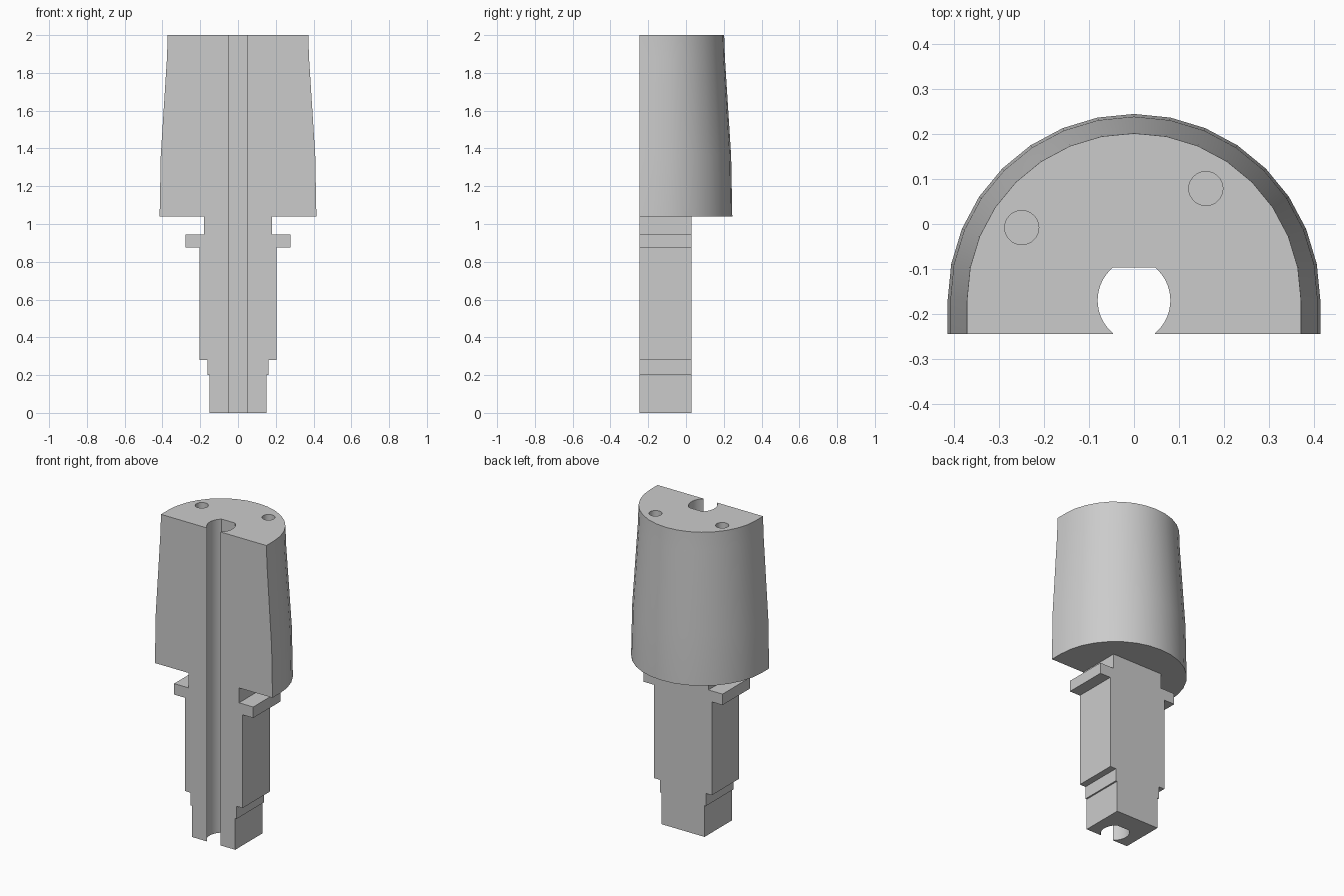
import bpy, bmesh
from math import sin, cos, pi, asin
from mathutils import Vector

cube = bpy.data.objects.get("Cube")
if cube:
    bpy.data.objects.remove(cube, do_unlink=True)

FRONT, AXIS, BACK = -0.245, -0.17, 0.03

grey = bpy.data.materials.new("plain grey")
grey.use_nodes = True
grey.diffuse_color = (0.6, 0.6, 0.6, 1)
bsdf = next(n for n in grey.node_tree.nodes if n.type == 'BSDF_PRINCIPLED')
bsdf.inputs["Base Color"].default_value = grey.diffuse_color


def loft(name, rings):
    """Closed solid through rings of 3D points with equal counts."""
    bm = bmesh.new()
    loops = [[bm.verts.new(p) for p in ring] for ring in rings]
    for a, b in zip(loops, loops[1:]):
        for i in range(len(a)):
            j = (i + 1) % len(a)
            bm.faces.new((a[i], a[j], b[j], b[i]))
    bm.faces.new(loops[0])
    bm.faces.new(loops[-1])
    bmesh.ops.recalc_face_normals(bm, faces=bm.faces)
    mesh = bpy.data.meshes.new(name)
    bm.to_mesh(mesh)
    bm.free()
    mesh.materials.append(grey)
    obj = bpy.data.objects.new(name, mesh)
    bpy.context.collection.objects.link(obj)
    return obj


def column(name, outline, z0, z1):
    return loft(name, [[(x, y, z) for x, y in outline] for z in (z0, z1)])


# Half-round tapered head
def half_round(r, z, segments=16):
    arc = [(r * cos(pi * i / segments), AXIS + r * sin(pi * i / segments), z)
           for i in range(segments + 1)]
    return [(r, FRONT, z)] + arc + [(-r, FRONT, z)]


head = loft("body", [half_round(r, z) for r, z in
                     ((0.415, 1.04), (0.409, 1.36), (0.376, 1.88), (0.372, 2.0))])

# Stepped shank with side tabs, its neck running up into the head
steps = [(0.152, 0, 0.2), (0.162, 0.2, 0.28), (0.204, 0.28, 0.875),
         (0.279, 0.875, 0.945), (0.179, 0.945, 1.2)]
side = [(w, z) for w, z0, z1 in steps for z in (z0, z1)]
outline = side + [(-w, z) for w, z in reversed(side)]
shank = loft("shank", [[(x, y, z) for x, z in outline] for y in (FRONT, BACK)])

# Full-length keyhole channel: bulging sides, flat back, narrow mouth
half, bulge, mouth = 0.073, 0.034, 0.047
R = (half ** 2 + bulge ** 2) / (2 * bulge)
span = asin(half / R)
right = [(mouth + bulge - R + R * cos(t), AXIS + R * sin(t))
         for t in (span * (k / 7 - 1) for k in range(15))]
right = [(mouth, -0.35)] + right
channel = column("channel_cutter", right + [(-x, y) for x, y in reversed(right)], -0.1, 2.1)


# Blind round holes in the top
def hole(name, x, y, r=0.038, n=32):
    ring = [(x + r * cos(2 * pi * i / n), y + r * sin(2 * pi * i / n)) for i in range(n)]
    return column(name, ring, 1.88, 2.1)


holes = [hole("left_hole_cutter", 0.16, 0.079), hole("right_hole_cutter", -0.25, -0.008)]

# Join and cut
helpers = [shank, channel] + holes
for helper in helpers:
    mod = head.modifiers.new(helper.name, 'BOOLEAN')
    mod.operation = 'UNION' if helper is shank else 'DIFFERENCE'
    mod.solver = 'EXACT'
    mod.object = helper
    helper.hide_render = True

bpy.context.view_layer.update()
evaluated = head.evaluated_get(bpy.context.evaluated_depsgraph_get())
mesh = bpy.data.meshes.new_from_object(evaluated)
head.modifiers.clear()
head.data = mesh
for helper in helpers:
    bpy.data.objects.remove(helper, do_unlink=True)
mesh.materials.clear()
mesh.materials.append(grey)
for poly in mesh.polygons:
    poly.material_index = 0

# Smooth curved walls, crisp edges
bpy.ops.object.select_all(action='DESELECT')
head.select_set(True)
bpy.context.view_layer.objects.active = head
bpy.ops.object.shade_smooth_by_angle(angle=pi / 6)
